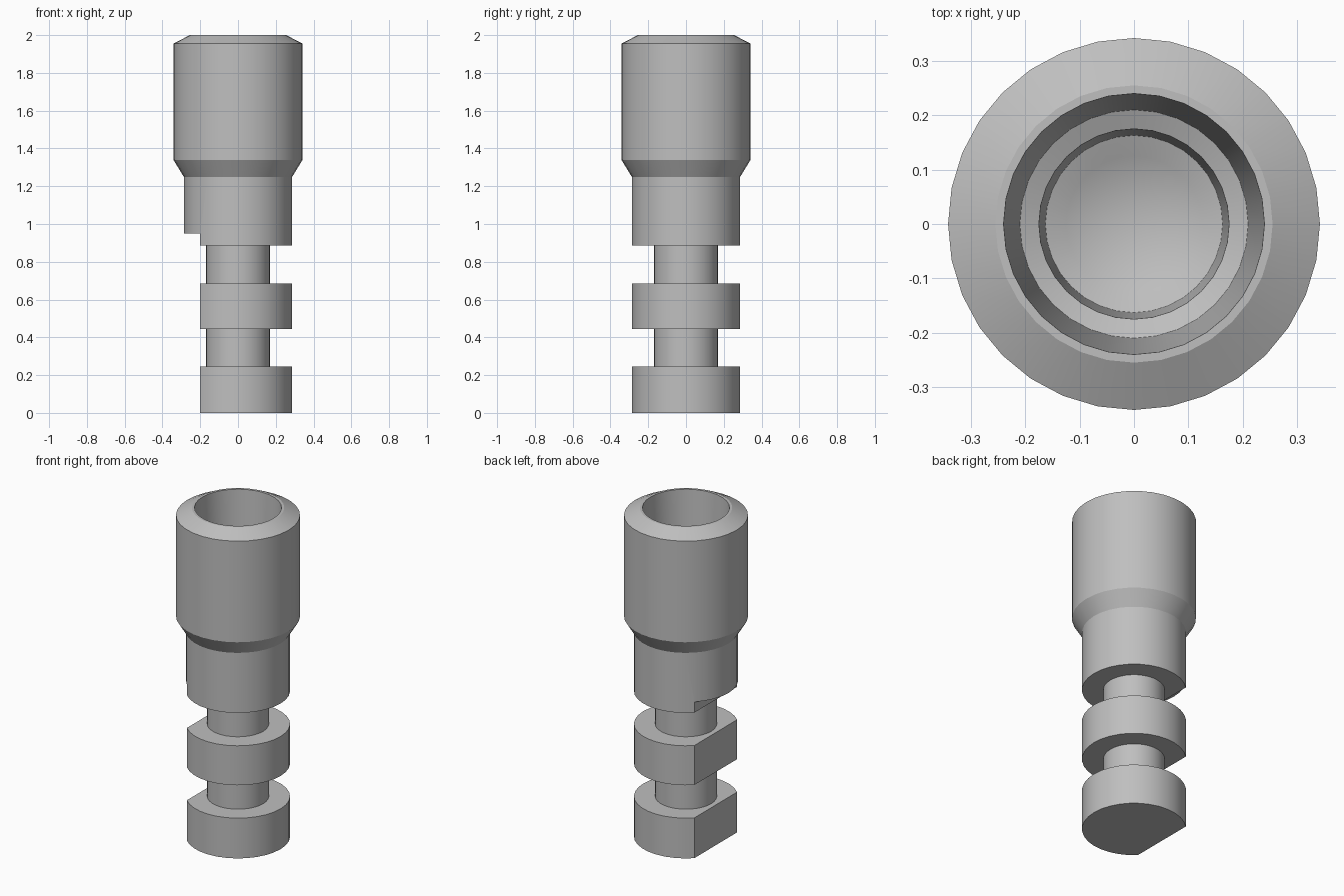
import bpy
import bmesh
import math
from mathutils import Vector

cube = bpy.data.objects.get("Cube")
if cube:
    bpy.data.objects.remove(cube, do_unlink=True)

# One plain metal colour
metal = bpy.data.materials.new("grey metal")
metal.use_nodes = True
colour = (0.52, 0.52, 0.52, 1)
metal.diffuse_color = colour
metal.node_tree.nodes["Principled BSDF"].inputs["Base Color"].default_value = colour


def add_object(name, bm):
    bmesh.ops.remove_doubles(bm, verts=bm.verts, dist=1e-5)
    bmesh.ops.recalc_face_normals(bm, faces=bm.faces)
    mesh = bpy.data.meshes.new(name)
    bm.to_mesh(mesh)
    bm.free()
    mesh.materials.append(metal)
    obj = bpy.data.objects.new(name, mesh)
    bpy.context.collection.objects.link(obj)
    return obj


def lathe(name, profile, sides=32):
    """Revolve (radius, height) points about the vertical axis."""
    bm = bmesh.new()
    verts = [bm.verts.new((r, 0, z)) for r, z in profile]
    edges = [bm.edges.new(pair) for pair in zip(verts, verts[1:])]
    bmesh.ops.spin(bm, geom=verts + edges, cent=(0, 0, 0), axis=(0, 0, 1),
                   angle=math.tau, steps=sides, use_merge=True)
    return add_object(name, bm)


NECK, BODY, SLEEVE = 0.17, 0.287, 0.342

# Outside: two grooves between collars, then the wider sleeve
outside = [(0, 0), (BODY, 0)]
for low, high in ((0.245, 0.445), (0.685, 0.885)):
    outside += [(BODY, low), (NECK, low), (NECK, high), (BODY, high)]
outside += [(BODY, 1.25), (SLEEVE, 1.34), (SLEEVE, 1.955), (0.255, 2)]

# Inside: stepped tapering bore with a conical end
bore = [(0.24, 2), (0.21, 1.4), (0.175, 1.385),
        (0.163, 1.12), (0.125, 1.105), (0, 1.05)]
body = lathe("stepped_socket", outside + bore)

# Flat milled along the right side of the lower collars
bm = bmesh.new()
bmesh.ops.create_cube(bm, size=1)
bmesh.ops.scale(bm, vec=Vector((0.4, 1, 1.05)), verts=bm.verts)
bmesh.ops.translate(bm, vec=Vector((-0.4, 0, 0.425)), verts=bm.verts)
cutter = add_object("flat_cutter", bm)
cutter.hide_render = True

cut = body.modifiers.new("milled flat", "BOOLEAN")
cut.operation = "DIFFERENCE"
cut.solver = "EXACT"
cut.object = cutter

bpy.ops.object.select_all(action="DESELECT")
body.select_set(True)
bpy.context.view_layer.objects.active = body
bpy.ops.object.modifier_apply(modifier=cut.name)
bpy.data.objects.remove(cutter, do_unlink=True)
bpy.ops.object.shade_smooth_by_angle(angle=math.radians(20))
